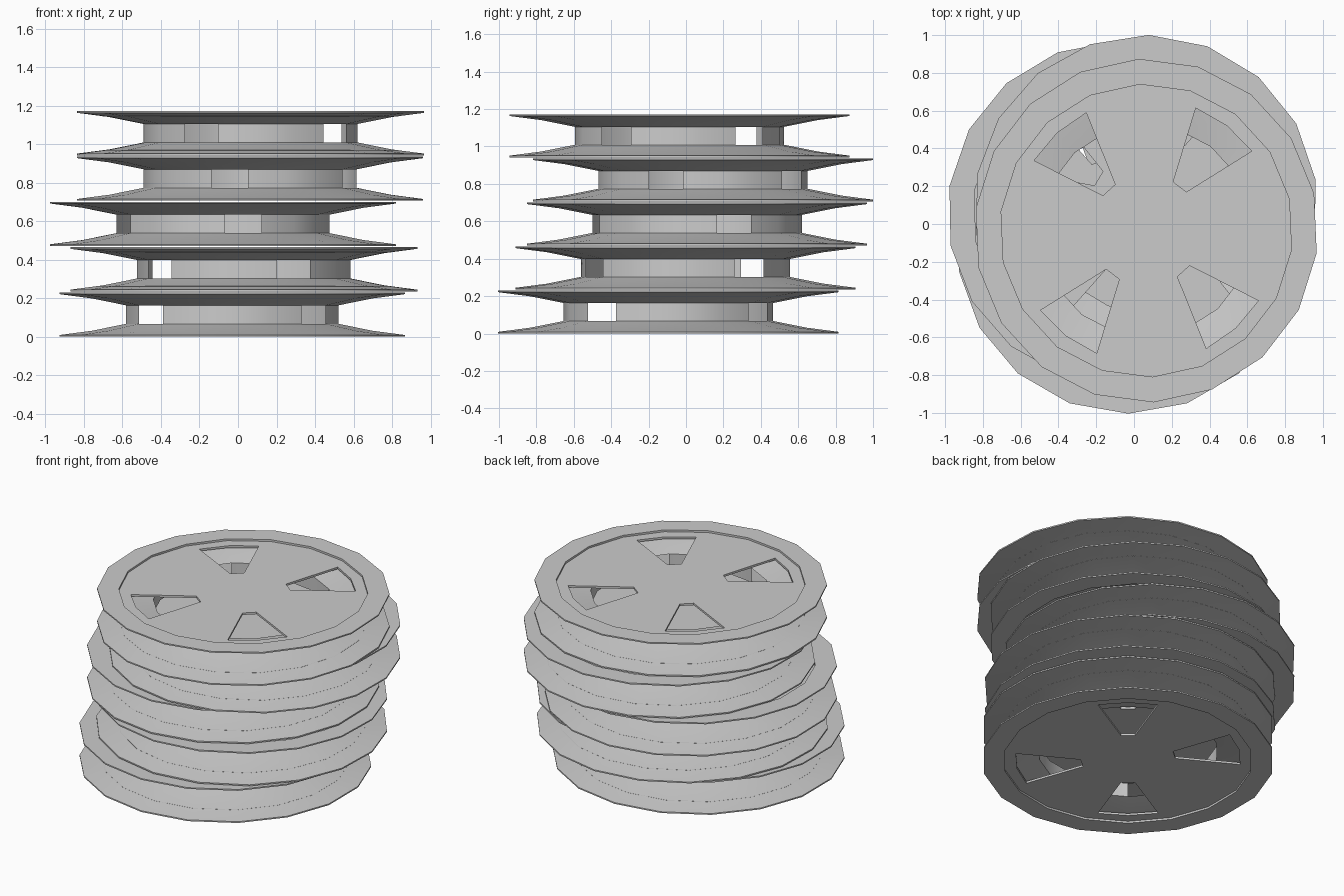
import bpy, bmesh
from math import radians, cos, sin
from mathutils import Vector

if "Cube" in bpy.data.objects:
    bpy.data.objects.remove(bpy.data.objects["Cube"])

SIDES = 18
STEP = 360 / SIDES
PITCH, HALF = 0.2355, 0.115
DISC_R, DISC_TOP, DISC_THICK = 0.775, 0.102, 0.014

grey = bpy.data.materials.new("light_grey")
grey.use_nodes = True
COLOUR = (0.6, 0.6, 0.6, 1)
grey.diffuse_color = COLOUR
grey.node_tree.nodes["Principled BSDF"].inputs["Base Color"].default_value = COLOUR


def polar(r, deg, z=0.0):
    return Vector((r * cos(radians(deg)), r * sin(radians(deg)), z))


def finish(bm, name):
    """Turn a bmesh into a mesh with smooth shading and sharp creases."""
    mesh = bpy.data.meshes.new(name)
    bm.to_mesh(mesh)
    bm.free()
    mesh.materials.append(grey)
    obj = bpy.data.objects.new(name, mesh)
    bpy.context.collection.objects.link(obj)
    bpy.ops.object.select_all(action="DESELECT")
    obj.select_set(True)
    bpy.context.view_layer.objects.active = obj
    bpy.ops.object.shade_smooth_by_angle(angle=radians(30))
    bpy.data.objects.remove(obj)
    return mesh


def make_shell():
    """Rims, sloping flanges and hollow hub, with four slots in the hub."""
    upper = [(DISC_R, DISC_TOP - DISC_THICK), (DISC_R, HALF), (0.91, HALF),
             (0.91, 0.106), (0.74, 0.084), (0.56, 0.048)]
    profile = upper + [(r, -z) for r, z in reversed(upper)]
    slots = {30, 130, 230, 310}
    bm = bmesh.new()
    rings = [[bm.verts.new(polar(r, 10 + i * STEP, z)) for i in range(SIDES)]
             for r, z in profile]
    hub_band = len(upper) - 1
    for k in range(len(rings) - 1):
        for i in range(SIDES):
            if k == hub_band and round(10 + i * STEP) in slots:
                continue
            j = (i + 1) % SIDES
            a, b = rings[k], rings[k + 1]
            bm.faces.new((a[i], b[i], b[j], a[j]))
    return finish(bm, "reel_shell")


def window_outline(centre):
    """Wedge whose sides run parallel to the spokes beside it."""
    near, far = 0.295, 0.70
    return [polar(near, centre - 8.5), polar(far, centre - 15.5), polar(far, centre),
            polar(far, centre + 15.5), polar(near, centre + 8.5)]


def make_disc():
    """Flat disc with four wedge windows."""
    bm = bmesh.new()
    loops = [[polar(DISC_R, 10 + i * STEP) for i in range(SIDES)]]
    loops += [window_outline(c) for c in (50, 130, 230, 310)]
    edges = []
    for loop in loops:
        verts = [bm.verts.new(p) for p in loop]
        edges += [bm.edges.new((v, verts[(i + 1) % len(verts)])) for i, v in enumerate(verts)]
    bmesh.ops.triangle_fill(bm, edges=edges, use_beauty=True, use_dissolve=False,
                            normal=(0, 0, 1))
    ext = bmesh.ops.extrude_face_region(bm, geom=bm.faces[:], use_keep_orig=True)
    moved = [g for g in ext["geom"] if isinstance(g, bmesh.types.BMVert)]
    bmesh.ops.translate(bm, verts=moved, vec=(0, 0, DISC_THICK))
    bmesh.ops.recalc_face_normals(bm, faces=bm.faces[:])
    return finish(bm, "window_disc")


shell_mesh, disc_mesh = make_shell(), make_disc()

# Stack of reels, each shifted and turned a little: x, y, turn
reels = [(-0.03, -0.094, 180), (0.03, -0.003, 258), (-0.078, 0.059, 241),
         (0.063, 0.091, 19), (0.065, -0.035, 2.5)]


def place(name, mesh, x, y, z, turn):
    obj = bpy.data.objects.new(name, mesh)
    obj.location = (x, y, z)
    obj.rotation_euler.z = radians(turn)
    bpy.context.collection.objects.link(obj)


for n, (x, y, turn) in enumerate(reels):
    z = HALF + n * PITCH
    place(f"reel_shell_{n + 1}", shell_mesh, x, y, z, turn)
    place(f"top_disc_{n + 1}", disc_mesh, x, y, z + DISC_TOP - DISC_THICK, turn)
    place(f"bottom_disc_{n + 1}", disc_mesh, x, y, z - DISC_TOP, turn)
